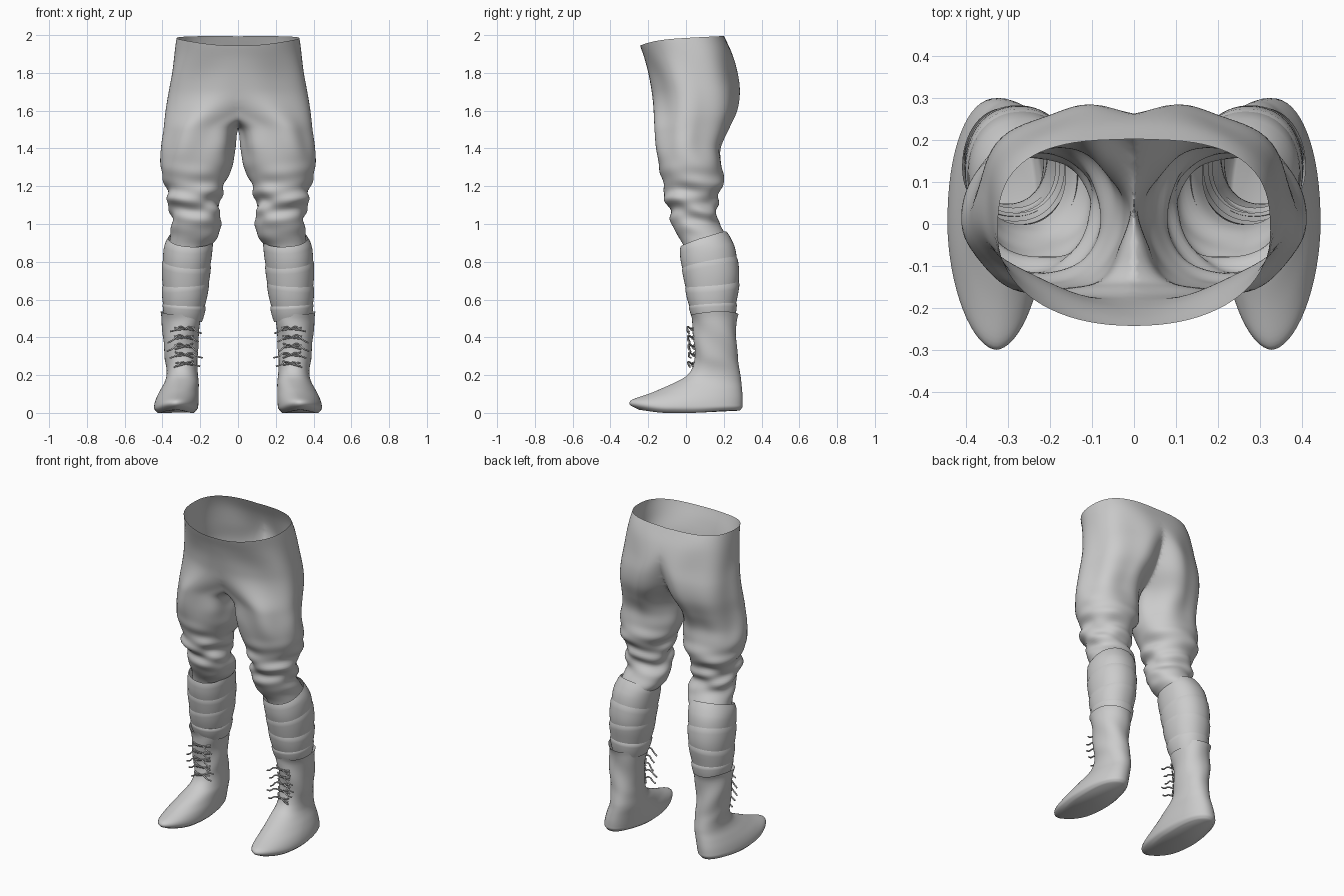
import bpy, bmesh, random
from math import sin, cos, pi, exp, copysign

cube = bpy.data.objects.get("Cube")
if cube:
    bpy.data.objects.remove(cube)
random.seed(4)

grey = bpy.data.materials.new("plain grey")
grey.use_nodes = True
grey.diffuse_color = (0.6, 0.6, 0.6, 1)
grey.node_tree.nodes["Principled BSDF"].inputs["Base Color"].default_value = (0.6, 0.6, 0.6, 1)


def smooth(a, b, v):
    t = min(max((v - a) / (b - a), 0), 1)
    return t * t * (3 - 2 * t)


def sample(table, z):
    """Smoothly interpolate (inner x, outer x, front y, back y) at a height."""
    i = 0
    while i < len(table) - 2 and z < table[i + 1][0]:
        i += 1
    p, q = table[i], table[i + 1]
    o, r = table[max(i - 1, 0)], table[min(i + 2, len(table) - 1)]
    h = q[0] - p[0]
    t = (z - p[0]) / h
    out = []
    for k in range(1, 5):
        m0 = (q[k] - o[k]) / (q[0] - o[0]) * h
        m1 = (r[k] - p[k]) / (r[0] - p[0]) * h
        out.append(p[k] + t * t * (3 - 2 * t) * (q[k] - p[k])
                   + t * (1 - t) ** 2 * m0 - t * t * (1 - t) * m1)
    return out


def spread(a, b, n):
    return [a + (b - a) * i / n for i in range(n + 1)]


def loft(name, heights, point, sides=64, cap=False, angle=60):
    """Skin rings of points on the left side, then mirror to the right."""
    bm = bmesh.new()
    rings = [[bm.verts.new(point(2 * pi * k / sides, z)) for k in range(sides)]
             for z in heights]
    for upper, lower in zip(rings, rings[1:]):
        for k in range(sides):
            j = (k + 1) % sides
            quad = (lower[k], lower[j], upper[j], upper[k])
            if any(v.co.x > 1e-5 for v in quad):
                bm.faces.new(quad)
    if cap:
        bm.faces.new(rings[-1][::-1])
    bmesh.ops.delete(bm, geom=[v for v in bm.verts if not v.link_faces], context='VERTS')
    bmesh.ops.remove_doubles(bm, verts=bm.verts, dist=0.0002)
    mesh = bpy.data.meshes.new(name)
    bm.to_mesh(mesh)
    bm.free()
    mesh.materials.append(grey)
    ob = bpy.data.objects.new(name, mesh)
    bpy.context.collection.objects.link(ob)
    mirror = ob.modifiers.new("mirror", 'MIRROR')
    mirror.merge_threshold = 0.0005
    bpy.ops.object.select_all(action='DESELECT')
    ob.select_set(True)
    bpy.context.view_layer.objects.active = ob
    bpy.ops.object.shade_smooth_by_angle(angle=angle * pi / 180)
    return ob


def oval(section, a, off=0.0, power=0.92):
    x0, x1, y0, y1 = section
    c, s = cos(a), sin(a)
    cx = copysign(abs(c) ** power, c)
    sy = copysign(abs(s) ** power, s)
    return ((x0 + x1) / 2 + cx * (x1 - x0) / 2 + off * c,
            (y0 + y1) / 2 + sy * (y1 - y0) / 2 + off * s)


# Trousers: height, inner x, outer x, front y, back y
TROUSERS = [
    (2.00, -.325, .325, -.245, .20), (1.90, -.28, .34, -.215, .243),
    (1.80, -.20, .355, -.19, .268), (1.70, -.12, .37, -.175, .28),
    (1.60, -.06, .382, -.168, .268), (1.50, .004, .39, -.165, .225),
    (1.40, .018, .403, -.16, .185), (1.31, .03, .41, -.145, .19),
    (1.24, .055, .395, -.13, .20), (1.18, .085, .38, -.115, .19),
    (1.11, .095, .367, -.105, .16), (1.05, .098, .355, -.085, .167),
    (.98, .092, .352, -.067, .187), (.93, .105, .36, -.04, .215),
    (.89, .14, .365, -.015, .232), (.84, .165, .37, .0, .24)]


def trouser_oval(a, z):
    x0, x1, y0, y1 = sample(TROUSERS, z)
    power = .92
    if sin(a) < 0:  # the lap is one smooth front, the seat keeps its cleft
        x0 += (-x1 - x0) * smooth(1.5, 1.72, z)
    else:           # the seat tapers to the hips, the waist is broad and flat
        power += .16 * smooth(1.32, 1.5, z) - .38 * smooth(1.72, 2.0, z)
    knee = exp(-((z - 1.11) / .13) ** 2)
    thigh = smooth(1.25, 1.45, z) * (1 - smooth(1.75, 1.98, z))
    off = knee * .012 * sin(46 * z + 2.2 * sin(a + .7) + .8 * sin(3 * a))
    off += knee * .007 * sin(75 * z - 2.5 * cos(a))
    off += thigh * .008 * cos(6 * a + 5 * z)
    return oval((x0, x1, y0, y1), a, off, power)


def trouser_point(a, z):
    x, y = trouser_oval(a, z)
    if x <= 0:  # gather everything past the middle onto the centre seam
        lo, hi = (0.0, pi) if a <= pi else (2 * pi, pi)
        for step in range(30):
            mid = (lo + hi) / 2
            if trouser_oval(mid, z)[0] > 0:
                lo = mid
            else:
                hi = mid
        x, y = 0, trouser_oval(lo, z)[1]
    t = min(max((.2 - y) / .44, 0), 1)
    dip = (.022 * t + .028 * t ** 6) * smooth(1.6, 2.0, z)
    return x, y, z - dip


trousers = loft("trousers", spread(2.0, .84, 100), trouser_point, sides=80, angle=180)
soften = trousers.modifiers.new("soften seams", 'SMOOTH')
soften.factor = 0.5
soften.iterations = 6

# Shin wraps: overlapping tilted bands
SHIN = [(1.0, .128, .352, -.055, .195), (.93, .135, .368, -.034, .228),
        (.88, .14, .385, -.028, .252), (.80, .147, .395, -.022, .270),
        (.70, .157, .398, -.005, .278), (.60, .17, .395, .012, .266),
        (.48, .19, .385, .04, .255)]


def band_maker(top, bottom, tilt_top, tilt_bottom, lean):
    def point(a, z):
        t = (top - z) / (top - bottom)
        tilt = tilt_top + (tilt_bottom - tilt_top) * t
        dz = tilt * sin(a) + lean * cos(a)
        puff = .007 * (1 - t) * smooth(0, .12, t + .04) + .003 * sin(pi * t) - .001
        x, y = oval(sample(SHIN, min(max(z + dz, .48), 1.0)), a, puff)
        return x, y, z + dz
    return point


BANDS = [(.92, .76, .04, .03, .01), (.80, .65, .03, .02, .012),
         (.685, .55, .012, .01, -.012), (.575, .49, .008, 0, .008)]
for i, band in enumerate(BANDS):
    loft("shin_wrap_%d" % (i + 1), spread(band[0], band[1], 8), band_maker(*band))

# Boots: shaft flowing down into a long foot
BOOT = [
    (.53, .187, .41, .022, .275), (.50, .193, .403, .03, .268),
    (.40, .21, .398, .04, .267), (.30, .213, .388, .045, .272),
    (.23, .214, .378, .03, .283), (.19, .211, .38, -.005, .29),
    (.16, .208, .39, -.06, .293), (.12, .208, .412, -.15, .297),
    (.08, .208, .432, -.24, .30), (.045, .21, .443, -.293, .30),
    (.02, .215, .443, -.295, .298), (.0, .235, .425, -.25, .285)]


def boot_point(a, z):
    shaft = smooth(.22, .3, z)
    off = shaft * .003 * sin(30 * z + 3 * a)
    power = .92
    if sin(a) < 0:  # the toe is more pointed than the heel
        power += .18 * (1 - smooth(.1, .2, z))
    x, y = oval(sample(BOOT, z), a, off, power)
    rim = .008 * smooth(.46, .53, z) * sin(2 * a + 1)
    toe = .022 * smooth(-.1, -.32, y) * (1 - smooth(.03, .12, z))
    heel = .012 * smooth(.02, .25, y) * (1 - smooth(.0, .06, z))
    return x, y, z + rim + toe + heel


loft("boots", spread(.53, .20, 20) + spread(.19, .0, 24), boot_point, cap=True)


# Laces: thin cords crossing the front of each shaft, with loose ends
def cord(name, paths, radius):
    curve = bpy.data.curves.new(name, 'CURVE')
    curve.dimensions = '3D'
    curve.bevel_depth = radius
    curve.bevel_resolution = 1
    curve.resolution_u = 4
    curve.use_fill_caps = True
    for path in paths:
        sp = curve.splines.new('BEZIER')
        sp.bezier_points.add(len(path) - 1)
        for bp, co in zip(sp.bezier_points, path):
            bp.co = co
            bp.handle_left_type = bp.handle_right_type = 'AUTO'
    curve.materials.append(grey)
    ob = bpy.data.objects.new(name, curve)
    bpy.context.collection.objects.link(ob)


def on_shaft(a, z, out):
    x, y = oval(sample(BOOT, z), a, out)
    return x, y, z


paths = []
for row in range(5):
    z = .26 + row * .046
    for way in (-1, 1):
        skew = random.uniform(-.006, .006)
        paths.append([on_shaft(1.44 * pi + u * .5, z + u * (way * .011 + skew), .010 - .004 * u * u)
                      for u in (-1, -.5, 0, .5, 1)])
    # loose ends hanging inward and outward
    for way in (-1, 1):
        x, y, h = on_shaft(1.44 * pi, z, .012)
        r = random.uniform(.7, 1.2)
        drop = random.uniform(.01, .03)
        paths.append([(x, y, h), (x + way * .03 * r, y - .018, h + .012 * r),
                      (x + way * .06 * r, y - .018 * r, h - .5 * drop),
                      (x + way * .085 * r, y - .01, h - drop)])
for side, name in ((1, "left_boot_laces"), (-1, "right_boot_laces")):
    cord(name, [[(side * x, y, z) for x, y, z in p] for p in paths], .0045)
